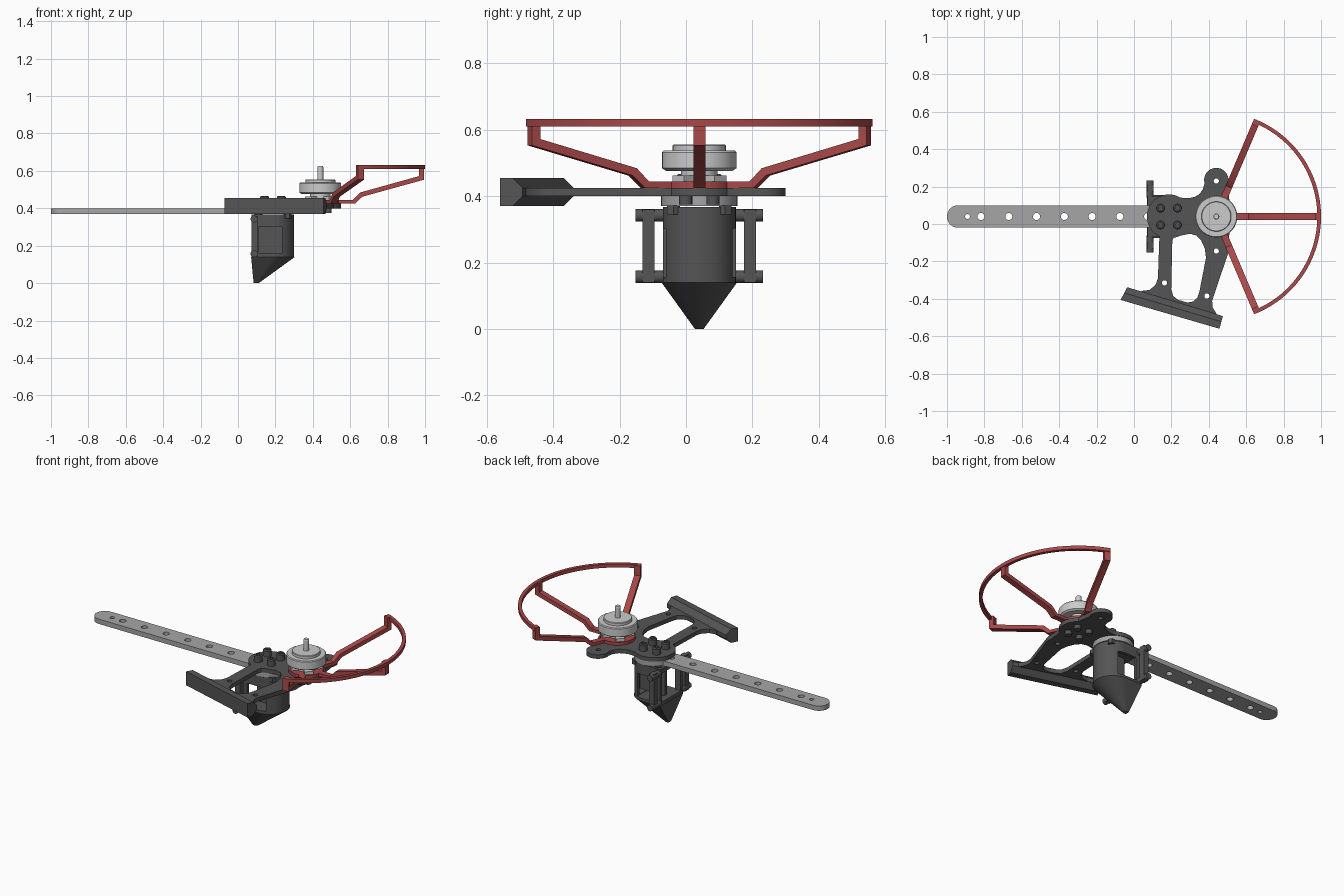
import bpy, bmesh, math
from mathutils import Matrix, Vector

if "Cube" in bpy.data.objects:
    bpy.data.objects.remove(bpy.data.objects["Cube"])

Y0 = 0.04            # symmetry line of arm, body and motor
MX, BX = 0.44, 0.187  # motor and body centres


def material(name, rgb):
    m = bpy.data.materials.new(name)
    m.diffuse_color = (*rgb, 1)
    m.use_nodes = True
    m.node_tree.nodes["Principled BSDF"].inputs["Base Color"].default_value = m.diffuse_color
    return m


DARK = material("dark_plastic", (0.09, 0.09, 0.09))
ALLOY = material("alloy", (0.38, 0.38, 0.38))
LIGHT = material("light_metal", (0.62, 0.62, 0.62))
RED = material("red_plastic", (0.40, 0.065, 0.065))


def arc(cx, cy, r, a0, a1, n=24):
    return [(cx + r * math.cos(math.radians(a0 + (a1 - a0) * i / n)),
             cy + r * math.sin(math.radians(a0 + (a1 - a0) * i / n))) for i in range(n + 1)]


def circle(cx, cy, r, n=32):
    return arc(cx, cy, r, 0, 360, n)[:-1]


def loft(name, rings, mat, matrix=Matrix()):
    """Skin a stack of equal-sized rings and cap both ends."""
    bm = bmesh.new()
    vs = [[bm.verts.new(matrix @ Vector(p)) for p in ring] for ring in rings]
    n = len(vs[0])
    for a, b in zip(vs, vs[1:]):
        for i in range(n):
            bm.faces.new((a[i], a[(i + 1) % n], b[(i + 1) % n], b[i]))
    bm.faces.new(vs[0][::-1])
    bm.faces.new(vs[-1])
    bmesh.ops.recalc_face_normals(bm, faces=bm.faces)
    me = bpy.data.meshes.new(name)
    bm.to_mesh(me)
    bm.free()
    me.materials.append(mat)
    ob = bpy.data.objects.new(name, me)
    bpy.context.collection.objects.link(ob)
    return ob


def lathe(name, profile, mat, loc=(0, 0, 0), rot=Matrix(), n=32):
    rings = [[(x, y, z) for x, y in circle(0, 0, r, n)] for r, z in profile]
    return loft(name, rings, mat, Matrix.Translation(loc) @ rot)


def box(name, lo, hi, mat, matrix=Matrix()):
    rect = [(lo[0], lo[1]), (hi[0], lo[1]), (hi[0], hi[1]), (lo[0], hi[1])]
    return loft(name, [[(x, y, z) for x, y in rect] for z in (lo[2], hi[2])], mat, matrix)


def plate(name, outlines, z0, z1, mat):
    """Filled flat shape: first outline is the border, the rest are holes."""
    cu = bpy.data.curves.new(name, 'CURVE')
    cu.dimensions, cu.fill_mode, cu.extrude = '2D', 'BOTH', (z1 - z0) / 2
    for pts in outlines:
        sp = cu.splines.new('POLY')
        sp.points.add(len(pts) - 1)
        for p, (x, y) in zip(sp.points, pts):
            p.co = (x, y, 0, 1)
        sp.use_cyclic_u = True
    tmp = bpy.data.objects.new(name, cu)
    bpy.context.collection.objects.link(tmp)
    bpy.context.view_layer.update()
    dg = bpy.context.evaluated_depsgraph_get()
    me = bpy.data.meshes.new_from_object(tmp.evaluated_get(dg))
    bpy.data.objects.remove(tmp)
    bm = bmesh.new()
    bm.from_mesh(me)
    bmesh.ops.remove_doubles(bm, verts=bm.verts, dist=1e-5)
    bmesh.ops.recalc_face_normals(bm, faces=bm.faces)
    bm.to_mesh(me)
    bm.free()
    me.materials.clear()
    me.materials.append(mat)
    ob = bpy.data.objects.new(name, me)
    ob.location.z = (z0 + z1) / 2
    bpy.context.collection.objects.link(ob)
    return ob


# Arm: perforated strip ending in a disc over the body
arm = arc(-0.94, Y0, 0.06, 90, 270) + arc(BX, Y0, 0.115, -149, 149, 40)
holes = [circle(-0.89, Y0, 0.013, 20)]
holes += [circle(-0.818 + 0.1485 * i, Y0, 0.019, 20) for i in range(7)]
plate("arm", [arm] + holes, 0.37, 0.40, ALLOY)

# Top plate with motor ears and the two struts to the foot
outline = (arc(BX, Y0, 0.118, 60, 245, 32)
           + [(0.135, -0.09), (0.128, -0.29), (0.115, -0.325), (0.085, -0.352), (0.04, -0.358),
              (0.04, -0.39), (0.46, -0.51), (0.44, -0.478), (0.42, -0.445), (0.418, -0.41)]
           + arc(MX, -0.145, 0.064, -25, 15, 8)
           + arc(MX, Y0, 0.11, -50, 50, 16)
           + arc(MX, 0.235, 0.065, -25, 195, 28)
           + [(0.368, 0.185), (0.35, 0.16), (0.325, 0.145), (0.295, 0.138), (0.265, 0.139)])
window = [(0.205, -0.085), (0.212, -0.075), (0.25, -0.062), (0.30, -0.052), (0.335, -0.062),
          (0.36, -0.09), (0.378, -0.13), (0.385, -0.18), (0.35, -0.36), (0.338, -0.395),
          (0.315, -0.415), (0.285, -0.42), (0.235, -0.405), (0.21, -0.385), (0.199, -0.35)]
pins = [(MX, 0.23), (MX, -0.145), (0.163, -0.315), (0.39, -0.385)]
plate("top_plate", [outline, window] + [circle(x, y, 0.014, 16) for x, y in pins],
      0.40, 0.425, DARK)

# Foot: chamfered bar across the strut ends
section = [(0, 0.37), (0, 0.455), (0.04, 0.455), (0.072, 0.425), (0.072, 0.40), (0.04, 0.37)]
loft("foot", [[(x + s * t, y + 0.94 * t, z) for t, z in section]
              for x, y, s in ((-0.072, -0.406, 0.5), (0.457, -0.56, 0.25))], DARK)

# Screws through the top plate and under the motor
lathe("centre_screw", [(0.012, 0.42), (0.012, 0.432)], DARK, (BX, Y0, 0), n=16)
for i in range(4):
    a = math.radians(45 + 90 * i)
    c, s = math.cos(a), math.sin(a)
    lathe("plate_screw", [(0.024, 0.42), (0.024, 0.46), (0.019, 0.466), (0.011, 0.466), (0.011, 0.45)],
          DARK, (BX + 0.064 * c, Y0 + 0.064 * s, 0), n=16)
    lathe("plate_nut", [(0.022, 0.345), (0.022, 0.372)], DARK,
          (BX + 0.11 * c, Y0 + 0.11 * s, 0), n=6)
    lathe("motor_screw", [(0.02, 0.375), (0.02, 0.405)], DARK,
          (MX + 0.058 * c, Y0 + 0.058 * s, 0), n=16)
    # Motor mount feet
    box("motor_foot", (0.02, -0.025, 0.443), (0.09, 0.025, 0.462), LIGHT,
        Matrix.Translation((MX, Y0, 0)) @ Matrix.Rotation(a, 4, 'Z'))

# Motor: stator core, bell and shaft
lathe("motor", [(0.055, 0.443), (0.055, 0.478), (0.10, 0.476), (0.112, 0.484), (0.112, 0.532),
                (0.108, 0.537), (0.08, 0.537), (0.08, 0.552), (0.077, 0.555), (0.016, 0.555),
                (0.016, 0.62), (0.013, 0.625)], LIGHT, (MX, Y0, 0), n=48)

# Propeller guard: base ring, three bent spokes and rim
plate("guard_base", [circle(MX, Y0, 0.10, 40), circle(MX, Y0, 0.03, 24)], 0.425, 0.444, RED)
spoke = [(0.08, 0.425), (0.185, 0.425), (0.225, 0.462), (0.555, 0.553), (0.555, 0.631),
         (0.528, 0.631), (0.528, 0.572), (0.212, 0.484), (0.172, 0.444), (0.08, 0.444)]
for a in (-67, 0, 67):
    loft("guard_spoke", [[(r, y, z) for r, z in spoke] for y in (-0.018, 0.018)], RED,
         Matrix.Translation((MX, Y0, 0)) @ Matrix.Rotation(math.radians(a), 4, 'Z'))
plate("guard_rim", [arc(MX, Y0, 0.56, -68.8, 68.8, 64) + arc(MX, Y0, 0.54, 68.8, -68.8, 64)],
      0.61, 0.632, RED)


# Body housing: U-shaped shell, open at the back and with side windows
def u_ring(z, r=0.11, back=0.073, s=1.0):
    pts = [(back, Y0 - r)] + arc(0.19, Y0, r, -90, 90, 32) + [(back, Y0 + r)]
    return [(0.085 + (x - 0.085) * s, Y0 + (y - Y0) * s, z) for x, y in pts]


body = loft("body_housing", [u_ring(0.14), u_ring(0.367)], DARK)
cutters = [loft("cavity_cutter", [u_ring(0.16, 0.092, 0.0), u_ring(0.338, 0.092, 0.0)], DARK),
           box("window_cutter", (0.112, -0.3, 0.157), (0.235, 0.4, 0.303), DARK)]
for c in cutters:
    mod = body.modifiers.new("cut", 'BOOLEAN')
    mod.operation, mod.object = 'DIFFERENCE', c
bpy.context.view_layer.update()
cut = bpy.data.meshes.new_from_object(body.evaluated_get(bpy.context.evaluated_depsgraph_get()))
body.modifiers.clear()
body.data = cut
for c in cutters:
    bpy.data.objects.remove(c)
box("body_divider", (0.11, Y0 - 0.01, 0.15), (0.29, Y0 + 0.01, 0.35), DARK)

# Slanted nose below the body
loft("body_nose", [u_ring(0.14, 0.114, 0.07), u_ring(0.0, s=0.12)], DARK)

# Side brackets: upright link held by two cross screws
turn = Matrix.Rotation(math.radians(90), 4, 'X')
for side in (-1, 1):
    y = Y0 + side * 0.153
    box("bracket_link", (0.072, y - 0.018, 0.14), (0.105, y + 0.018, 0.36), DARK)
    for z in (0.157, 0.342):
        lathe("bracket_screw", [(0.019, -0.045), (0.019, 0.045)], DARK,
              (0.086, Y0 + side * 0.147, z), turn, 16)

# Smooth rounded surfaces, keep edges crisp
bpy.ops.object.select_all(action='DESELECT')
for ob in bpy.context.scene.objects:
    ob.select_set(True)
bpy.context.view_layer.objects.active = body
bpy.ops.object.shade_smooth_by_angle(angle=math.radians(30))
